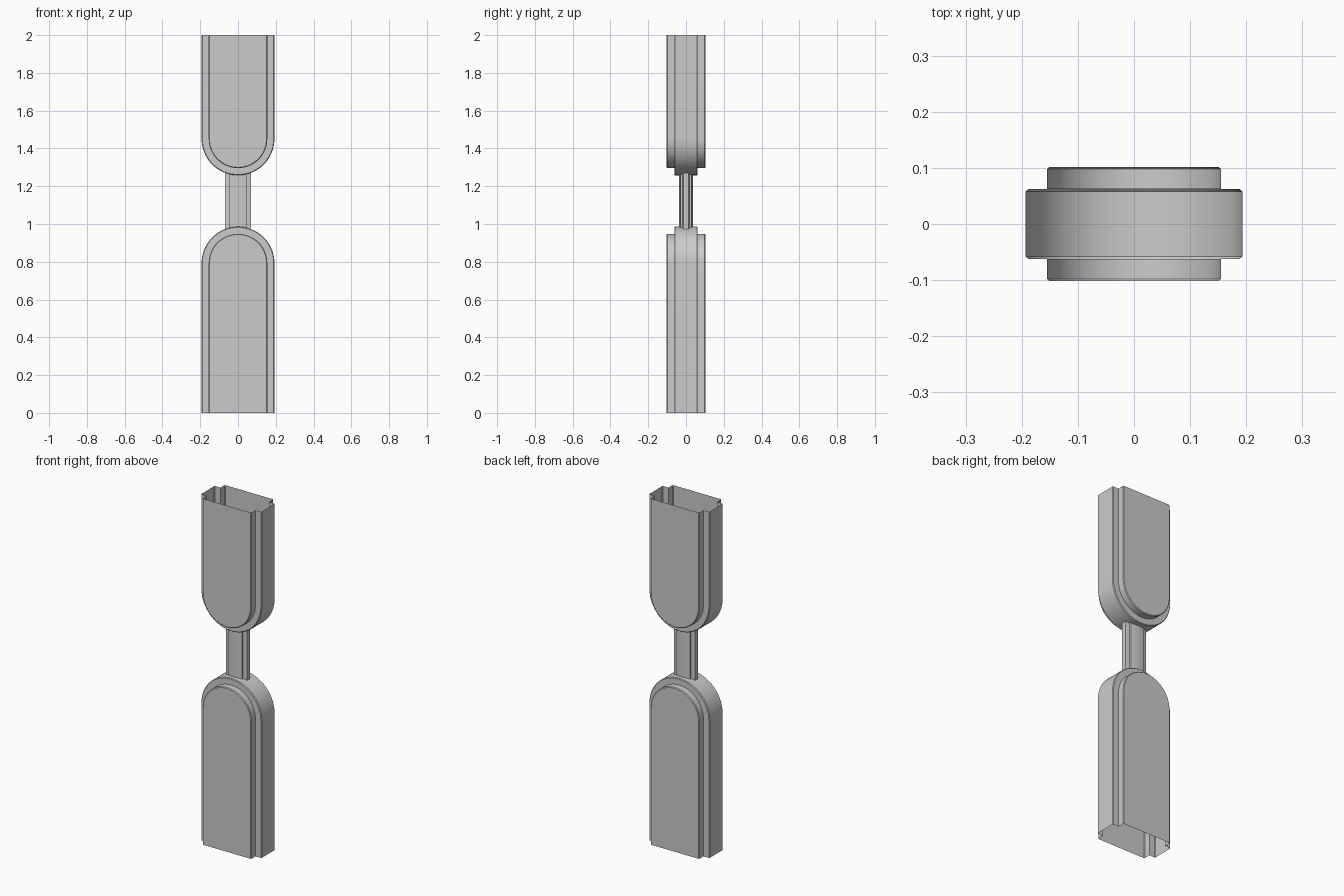
import bpy, bmesh, math

if "Cube" in bpy.data.objects:
    bpy.data.objects.remove(bpy.data.objects["Cube"])

R_OUT, R_IN = 0.193, 0.155      # rim and raised panel half widths
Y_RIM, Y_PANEL = 0.062, 0.102   # rim and raised panel half depths
B = 0.004                       # small edge chamfer
LOW_C, UP_C = 0.793, 1.451      # arc centre heights
SEG = 32


def finish(name, bm):
    bmesh.ops.recalc_face_normals(bm, faces=bm.faces)
    mesh = bpy.data.meshes.new(name)
    bm.to_mesh(mesh)
    bm.free()
    obj = bpy.data.objects.new(name, mesh)
    bpy.context.collection.objects.link(obj)
    bpy.context.view_layer.objects.active = obj
    obj.select_set(True)
    bpy.ops.object.shade_smooth_by_angle(angle=math.radians(30))
    obj.select_set(False)


def bridge(bm, a, b, closed=False):
    n = len(a)
    for i in range(n if closed else n - 1):
        j = (i + 1) % n
        bm.faces.new((a[i], a[j], b[j], b[i]))


def arched_shell(name, z_open, z_centre, up):
    """Stepped shell with a round end, open at the straight end."""
    half = [(R_IN - B, Y_PANEL), (R_IN, Y_PANEL - B), (R_IN, Y_RIM),
            (R_OUT - B, Y_RIM), (R_OUT, Y_RIM - B)]
    profile = [(r, -y) for r, y in half] + [(r, y) for r, y in reversed(half)]
    bm = bmesh.new()
    rings = []
    for r, y in profile:
        pts = [(r, z_open)]
        for i in range(SEG + 1):
            a = math.pi * i / SEG
            pts.append((r * math.cos(a), z_centre + up * r * math.sin(a)))
        pts.append((-r, z_open))
        rings.append([bm.verts.new((x, y, z)) for x, z in pts])
    for a, b in zip(rings, rings[1:]):
        bridge(bm, a, b)
    bm.faces.new(rings[0])
    bm.faces.new(rings[-1])
    finish(name, bm)


# two hollow end pieces
arched_shell("lower_shell", 0.0, LOW_C, 1)
arched_shell("upper_shell", 2.0, UP_C, -1)

# ridged connecting bar, its ends following the round shells
quarter = [(0.068, 0.014), (0.045, 0.018), (0.045, 0.028), (0.0, 0.036)]
top = quarter + [(-x, y) for x, y in reversed(quarter[:-1])]
section = top + [(x, -y) for x, y in reversed(top)]
bm = bmesh.new()
low, high = [], []
for x, y in section:
    drop = math.sqrt(R_OUT ** 2 - x ** 2)
    low.append(bm.verts.new((x, y, LOW_C + drop)))
    high.append(bm.verts.new((x, y, UP_C - drop)))
bridge(bm, low, high, closed=True)
finish("connecting_bar", bm)
